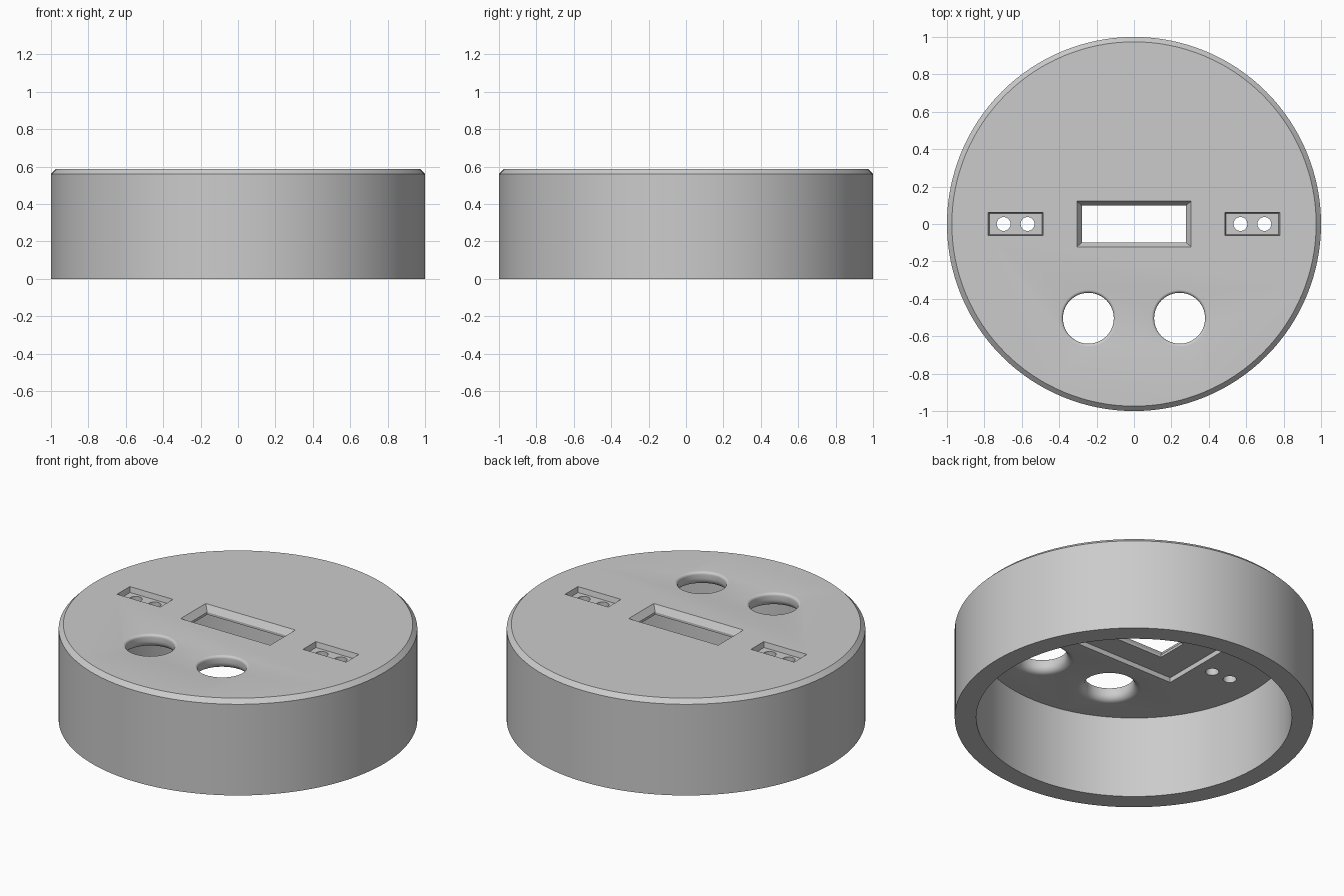
import bpy
import bmesh
from math import cos, sin, pi, radians

if "Cube" in bpy.data.objects:
    bpy.data.objects.remove(bpy.data.objects["Cube"], do_unlink=True)

HEIGHT = 0.587   # top of the housing
CEILING = 0.505  # underside of the top plate

grey = bpy.data.materials.new("matte grey")
grey.use_nodes = True
colour = (0.6, 0.6, 0.6, 1)
grey.diffuse_color = colour
grey.node_tree.nodes["Principled BSDF"].inputs["Base Color"].default_value = colour


def loft(name, rings):
    """Closed solid skinned through a stack of equal-length point rings."""
    bm = bmesh.new()
    loops = [[bm.verts.new(p) for p in ring] for ring in rings]
    n = len(loops[0])
    for a, b in zip(loops, loops[1:]):
        for i in range(n):
            j = (i + 1) % n
            bm.faces.new((a[i], a[j], b[j], b[i]))
    bm.faces.new(loops[0][::-1])
    bm.faces.new(loops[-1])
    bmesh.ops.recalc_face_normals(bm, faces=bm.faces)
    mesh = bpy.data.meshes.new(name)
    bm.to_mesh(mesh)
    bm.free()
    mesh.materials.append(grey)
    obj = bpy.data.objects.new(name, mesh)
    bpy.context.collection.objects.link(obj)
    return obj


def lathe(name, profile, x=0, y=0, n=64):
    """Profile is a list of (radius, z)."""
    return loft(name, [[(x + r * cos(2 * pi * i / n), y + r * sin(2 * pi * i / n), z)
                        for i in range(n)] for r, z in profile])


def block(name, sections, x=0):
    """Sections are (half width, half depth, z)."""
    return loft(name, [[(x - w, -d, z), (x + w, -d, z), (x + w, d, z), (x - w, d, z)]
                       for w, d, z in sections])


# Round housing with a chamfered top edge
housing = lathe("housing", [(1, 0), (1, HEIGHT - 0.026), (0.974, HEIGHT)], n=128)

# Hollow interior
cutters = [lathe("interior_cutter", [(0.88, -0.1), (0.88, CEILING)], n=128)]

# Display window with bevelled sides, and its seat underneath
cutters.append(block("window_cutter", [(0.278, 0.098, 0.4), (0.278, 0.098, 0.55),
                                       (0.305, 0.122, HEIGHT), (0.305, 0.122, 0.7)]))
cutters.append(block("display_seat_cutter", [(0.465, 0.24, 0.4), (0.465, 0.24, 0.535)]))

# Round button hole: rounded top lip and flared underside
R, LIP, FLARE = 0.136, 0.016, 0.042
steps = [radians(a) for a in range(0, 91, 15)]
hole = [(R + FLARE, 0.4)]
hole += [(R + FLARE * (1 - sin(a)), CEILING + FLARE * (1 - cos(a))) for a in steps]
hole += [(R + LIP * (1 - cos(a)), HEIGHT - LIP * (1 - sin(a))) for a in steps]
hole += [(R + LIP, 0.7)]

for side, s in (("left", 1), ("right", -1)):
    cutters.append(lathe(side + "_button_cutter", hole, s * 0.244, -0.504))
    # Sensor pocket with two small through holes
    cutters.append(block(side + "_pocket_cutter", [(0.14, 0.055, HEIGHT - 0.032),
                                                   (0.147, 0.062, HEIGHT), (0.147, 0.062, 0.7)],
                         s * 0.633))
    for k in (-1, 1):
        cutters.append(lathe(side + "_pin_cutter", [(0.037, 0.4), (0.037, 0.7)],
                             s * (0.633 + k * 0.064), n=32))

# Cut every opening, then discard the cutters
bpy.context.view_layer.objects.active = housing
for cutter in cutters:
    mod = housing.modifiers.new("cut", "BOOLEAN")
    mod.operation = "DIFFERENCE"
    mod.solver = "EXACT"
    mod.object = cutter
    bpy.ops.object.modifier_apply(modifier=mod.name)
    bpy.data.objects.remove(cutter, do_unlink=True)

bpy.ops.object.select_all(action="DESELECT")
housing.select_set(True)
bpy.ops.object.shade_smooth_by_angle(angle=radians(25))
